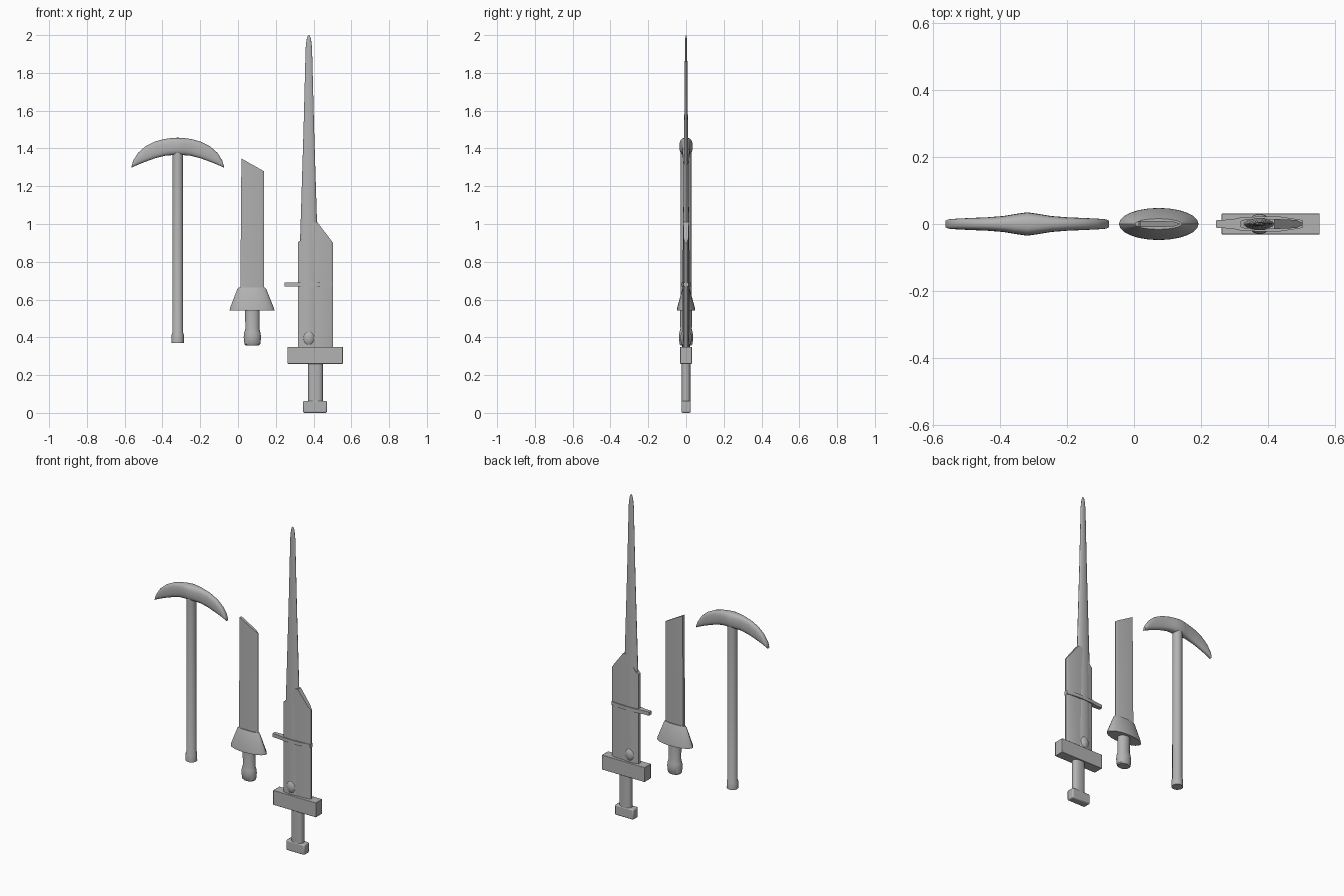
import bpy, bmesh, math

if "Cube" in bpy.data.objects:
    bpy.data.objects.remove(bpy.data.objects["Cube"])

grey = bpy.data.materials.new("plain grey")
grey.diffuse_color = (0.45, 0.45, 0.45, 1)
grey.use_nodes = True
grey.node_tree.nodes["Principled BSDF"].inputs["Base Color"].default_value = grey.diffuse_color


def finish(name, bm, bevel=0):
    bmesh.ops.recalc_face_normals(bm, faces=bm.faces)
    me = bpy.data.meshes.new(name)
    bm.to_mesh(me)
    bm.free()
    me.materials.append(grey)
    ob = bpy.data.objects.new(name, me)
    bpy.context.collection.objects.link(ob)
    bpy.ops.object.select_all(action='DESELECT')
    bpy.context.view_layer.objects.active = ob
    ob.select_set(True)
    if bevel:
        m = ob.modifiers.new("bevel", 'BEVEL')
        m.width, m.segments = bevel, 2
    bpy.ops.object.shade_smooth_by_angle(angle=math.radians(35))
    return ob


def skin(name, rings):
    bm = bmesh.new()
    vs = [[bm.verts.new(p) for p in r] for r in rings]
    n = len(vs[0])
    for a, b in zip(vs, vs[1:]):
        for i in range(n):
            j = (i + 1) % n
            bm.faces.new((a[i], a[j], b[j], b[i]))
    bm.faces.new(vs[0])
    bm.faces.new(vs[-1])
    return finish(name, bm)


def unit_ring(n, power):
    out = []
    for i in range(n):
        a = 2 * math.pi * i / n
        c, s = math.cos(a), math.sin(a)
        out.append((math.copysign(abs(c) ** power, c), math.copysign(abs(s) ** power, s)))
    return out


def loft_z(name, sections, n=24, power=1.0):
    """sections: z, x_min, x_max, half depth, end slant"""
    return skin(name, [[((x0 + x1) / 2 + c * (x1 - x0) / 2, s * hy, z + c * t)
                        for c, s in unit_ring(n, power)] for z, x0, x1, hy, t in sections])


def loft_x(name, sections, n=20, power=1.0):
    """sections: x, z_min, z_max, half depth"""
    return skin(name, [[(x, s * hy, (z0 + z1) / 2 + c * (z1 - z0) / 2)
                        for c, s in unit_ring(n, power)] for x, z0, z1, hy in sections])


def slab_x(name, sections):
    return skin(name, [[(x, -h, z0), (x, h, z0), (x, h, z1), (x, -h, z1)]
                       for x, z0, z1, h in sections])


def box(name, x0, x1, hy, z0, z1, bevel=0):
    bm = bmesh.new()
    bmesh.ops.create_cube(bm, size=1)
    for v in bm.verts:
        v.co = ((x0 + x1) / 2 + v.co.x * (x1 - x0), v.co.y * 2 * hy,
                (z0 + z1) / 2 + v.co.z * (z1 - z0))
    return finish(name, bm, bevel)


# Pickaxe: round handle with collar, curved head mirrored about its centre
PX = -0.319
loft_z("pickaxe_handle", [(z, PX - r, PX + r, r, 0) for z, r in
       ((0.37, 0.033), (0.415, 0.032), (0.422, 0.029), (1.40, 0.028))])
half = [(0.245, 1.298, 1.306, 0.010), (0.235, 1.303, 1.337, 0.014), (0.21, 1.314, 1.377, 0.016),
        (0.17, 1.330, 1.412, 0.018), (0.12, 1.348, 1.437, 0.020), (0.07, 1.361, 1.450, 0.024),
        (0.035, 1.364, 1.455, 0.030)]
head = [(PX - d, a, b, h) for d, a, b, h in half] + [(PX, 1.364, 1.457, 0.035)]
head += [(PX + d, a, b, h) for d, a, b, h in reversed(half)]
loft_x("pickaxe_head", head, power=0.75)

# Machete: wedge blade with slanted end, flared guard, rounded grip
def wedge(z, x0, x1, t):
    top = lambda x: z + t * (x - x0) / (x1 - x0)
    return [(x, y, top(x)) for x, y in ((x0, -0.009), (x1 - 0.02, -0.008), (x1, -0.001),
                                        (x1, 0.001), (x1 - 0.02, 0.008), (x0, 0.009))]
skin("machete_blade", [wedge(0.60, 0.012, 0.138, 0), wedge(1.347, 0.018, 0.138, -0.068)])
loft_z("machete_guard", [(0.541, -0.045, 0.193, 0.048, 0), (0.556, -0.042, 0.190, 0.047, 0),
       (0.655, -0.004, 0.150, 0.020, 0), (0.663, 0.003, 0.143, 0.016, 0)])
loft_z("machete_grip", [(z, 0.076 - r, 0.076 + r, r * 0.82, 0) for z, r in
       ((0.358, 0.036), (0.364, 0.042), (0.40, 0.046), (0.425, 0.043),
        (0.445, 0.037), (0.56, 0.039))])

# Sword: tapering spike, broad side plate, band, studs and hilt
SX = 0.375
loft_z("sword_spike", [(z, SX - w, SX + w, h, 0) for z, w, h in
       ((0.34, 0.052, 0.020), (0.90, 0.047, 0.017), (1.05, 0.042, 0.015), (1.50, 0.028, 0.010),
        (1.93, 0.017, 0.006), (1.975, 0.012, 0.005), (1.993, 0.007, 0.003), (2.0, 0.002, 0.001))])
slab_x("sword_plate", [(0.318, 0.34, 0.905, 0.009), (0.333, 0.34, 0.915, 0.014),
       (0.395, 0.34, 1.01, 0.015), (0.420, 0.34, 1.01, 0.015), (0.485, 0.34, 0.924, 0.012),
       (0.503, 0.34, 0.90, 0.004)])
slab_x("sword_band", [(0.245, 0.668, 0.690, 0.011), (0.295, 0.668, 0.690, 0.014),
       (0.325, 0.668, 0.690, 0.021), (0.430, 0.668, 0.690, 0.023), (0.503, 0.668, 0.690, 0.012)])
bm = bmesh.new()
bmesh.ops.create_uvsphere(bm, u_segments=20, v_segments=12, radius=1)
for v in bm.verts:
    v.co = (SX + v.co.x * 0.034, v.co.y * 0.030, 0.395 + v.co.z * 0.046)
finish("sword_stud", bm)
box("sword_guard", 0.262, 0.555, 0.031, 0.26, 0.35, 0.002)
loft_z("sword_grip", [(0.05, 0.371, 0.449, 0.024, 0), (0.27, 0.371, 0.449, 0.024, 0)], power=0.8)
box("sword_pommel", 0.345, 0.471, 0.025, 0.0, 0.064, 0.007)
